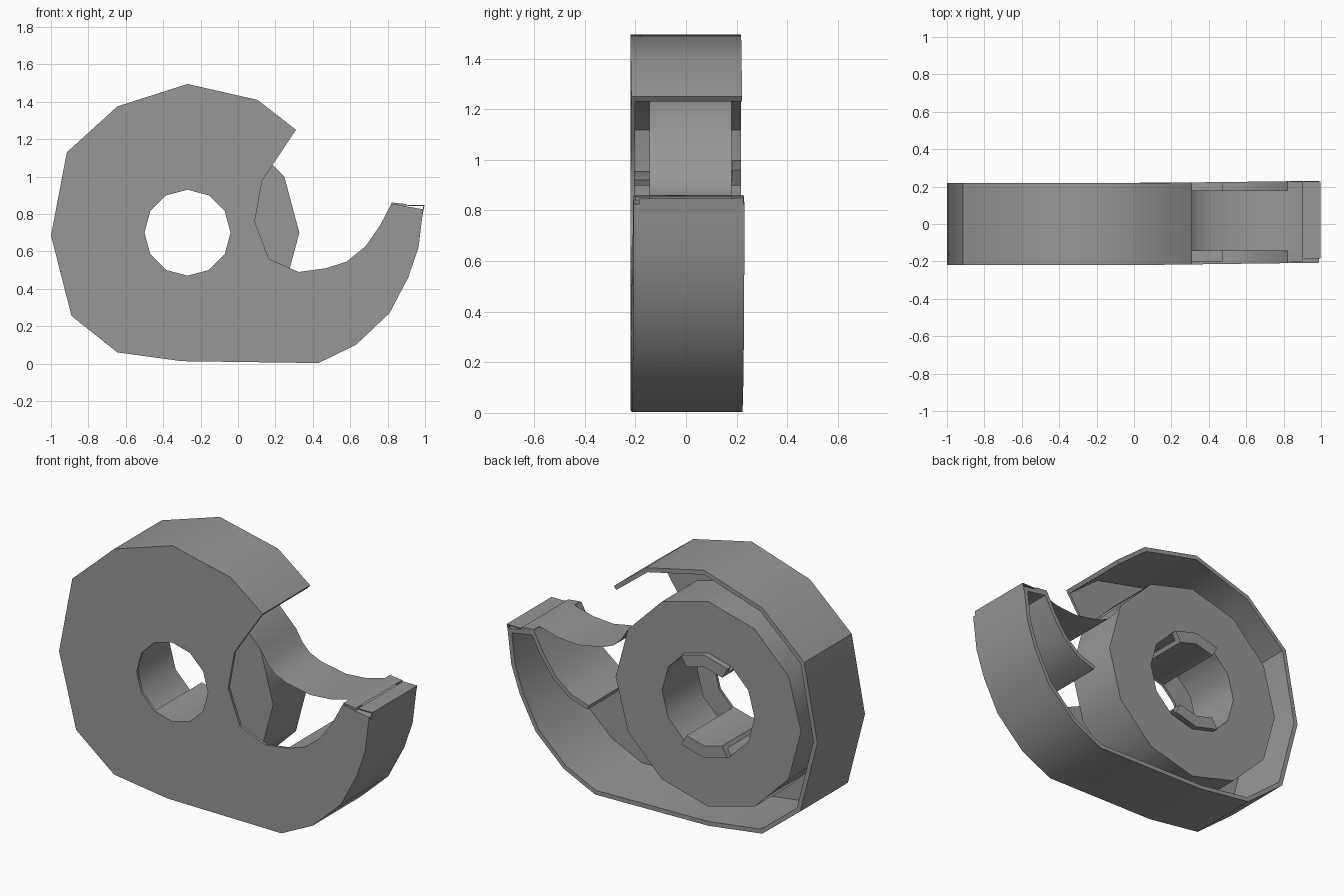
import bpy, bmesh, math
from mathutils import Vector

if "Cube" in bpy.data.objects:
    bpy.data.objects.remove(bpy.data.objects["Cube"])

CX, CZ = -0.27, 0.70                      # axis of the roll

# One dark grey for the whole model
grey = bpy.data.materials.new("dark_grey")
grey.diffuse_color = (.31, .31, .31, 1)
grey.use_nodes = True
grey.node_tree.nodes["Principled BSDF"].inputs["Base Color"].default_value = grey.diffuse_color


def finish(name, bm, angle=33):
    bmesh.ops.recalc_face_normals(bm, faces=bm.faces)
    me = bpy.data.meshes.new(name)
    bm.to_mesh(me)
    bm.free()
    ob = bpy.data.objects.new(name, me)
    bpy.context.collection.objects.link(ob)
    me.materials.append(grey)
    for p in me.polygons:
        p.use_smooth = True
    me.set_sharp_from_angle(angle=math.radians(angle))
    return ob


def arc(r, a0, a1, n):
    return [(CX + r * math.cos(math.radians(a0 + (a1 - a0) * i / n)),
             CZ + r * math.sin(math.radians(a0 + (a1 - a0) * i / n))) for i in range(n + 1)]


def offset(path, d):
    """Mitred copy of an open path, moved to its left."""
    pts = [Vector(p) for p in path]
    out = []
    for i, p in enumerate(pts):
        a = (p - pts[i - 1]).normalized() if i else (pts[1] - p).normalized()
        b = (pts[i + 1] - p).normalized() if i < len(pts) - 1 else a
        na, nb = Vector((-a.y, a.x)), Vector((-b.y, b.x))
        m = (na + nb).normalized()
        out.append(tuple(p + m * d / m.dot(na)))
    return out


def band(name, a, b, y0, y1, closed=False):
    """Solid between two matching xz paths, from y0 to y1."""
    bm = bmesh.new()
    rings = [[bm.verts.new((x, y, z)) for (x, z), y in zip((p, q, q, p), (y0, y0, y1, y1))]
             for p, q in zip(a, b)]
    n = len(rings)
    for i in range(n if closed else n - 1):
        r, s = rings[i], rings[(i + 1) % n]
        for k in range(4):
            bm.faces.new((r[k], r[(k + 1) % 4], s[(k + 1) % 4], s[k]))
    if not closed:
        bm.faces.new(rings[0])
        bm.faces.new(rings[-1])
    return finish(name, bm)


def sheet(name, path, y0, y1):
    bm = bmesh.new()
    rows = [(bm.verts.new((x, y0, z)), bm.verts.new((x, y1, z))) for x, z in path]
    for r, s in zip(rows, rows[1:]):
        bm.faces.new((r[0], r[1], s[1], s[0]))
    return finish(name, bm)


def lean(ob):
    """The case drifts slightly backwards towards the cutter."""
    for v in ob.data.vertices:
        v.co.y += 0.013 * max(0, v.co.x)


# Case outline: outer shell, arm tip, then the finger recess
shell = [(.31, 1.25), (.105, 1.41), (-.27, 1.495), (-.645, 1.375), (-.915, 1.13), (-1, .685),
         (-.89, .255), (-.645, .06), (-.3, .013), (.43, .003), (.63, .1), (.81, .27),
         (.91, .46), (.965, .62), (.99, .825), (.82, .855), (.76, .74), (.68, .625),
         (.58, .545), (.47, .51)]
recess = [(.325, .49), (.165, .56), (.09, .76), (.13, .98), (.19, 1.07)]

# Front plate with the round hole
bm = bmesh.new()
edges = []
for loop in (shell + recess, arc(.23, 0, 360, 12)[:-1]):
    vs = [bm.verts.new((x, -.22, z)) for x, z in loop]
    edges += [bm.edges.new((vs[i - 1], vs[i])) for i in range(len(vs))]
bmesh.ops.triangle_fill(bm, edges=edges, use_beauty=True, normal=(0, -1, 0))
new = bmesh.ops.extrude_face_region(bm, geom=bm.faces[:])["geom"]
bmesh.ops.translate(bm, vec=(0, .015, 0), verts=[v for v in new if isinstance(v, bmesh.types.BMVert)])
lean(finish("front_plate", bm))

# Outer wall, running round the arm tip and into the recess
lean(band("case_wall", shell, offset(shell, .025), -.219, .218))

# Tape roll
band("tape_roll", arc(.598, 0, 360, 12)[:-1], arc(.298, 0, 360, 12)[:-1], -.145, .18, True)

# Hub clips above and below, with a retaining lip at the back
for name, a in (("upper", 60), ("lower", 240)):
    inner = arc(.23, a, a + 60, 2)
    band(name + "_hub_clip", inner, arc(.255, a, a + 60, 2), -.22, .215)
    band(name + "_hub_lip", inner, arc(.3, a, a + 60, 2), .183, .217)

# Loose end of the tape, leading to the cutter
sheet("tape_end", [(.248, 1.0), (.29, .93), (.34, .88), (.41, .85), (.57, .82),
                   (.7, .83), (.82, .862), (.9, .853)], -.145, .18)

# Cutter: top plate folded down over the arm end
cutter = [(.905, .847), (.997, .847), (.974, .73)]
band("cutter", cutter, offset(cutter, -.005), -.185, .228)

# Small guides on each side of the tape at the arm tip
for name, y0, y1 in (("front", -.2, -.145), ("back", .18, .228)):
    band(name + "_tape_guide", [(.82, .862), (.9, .853)], [(.82, .84), (.9, .835)], y0, y1)
